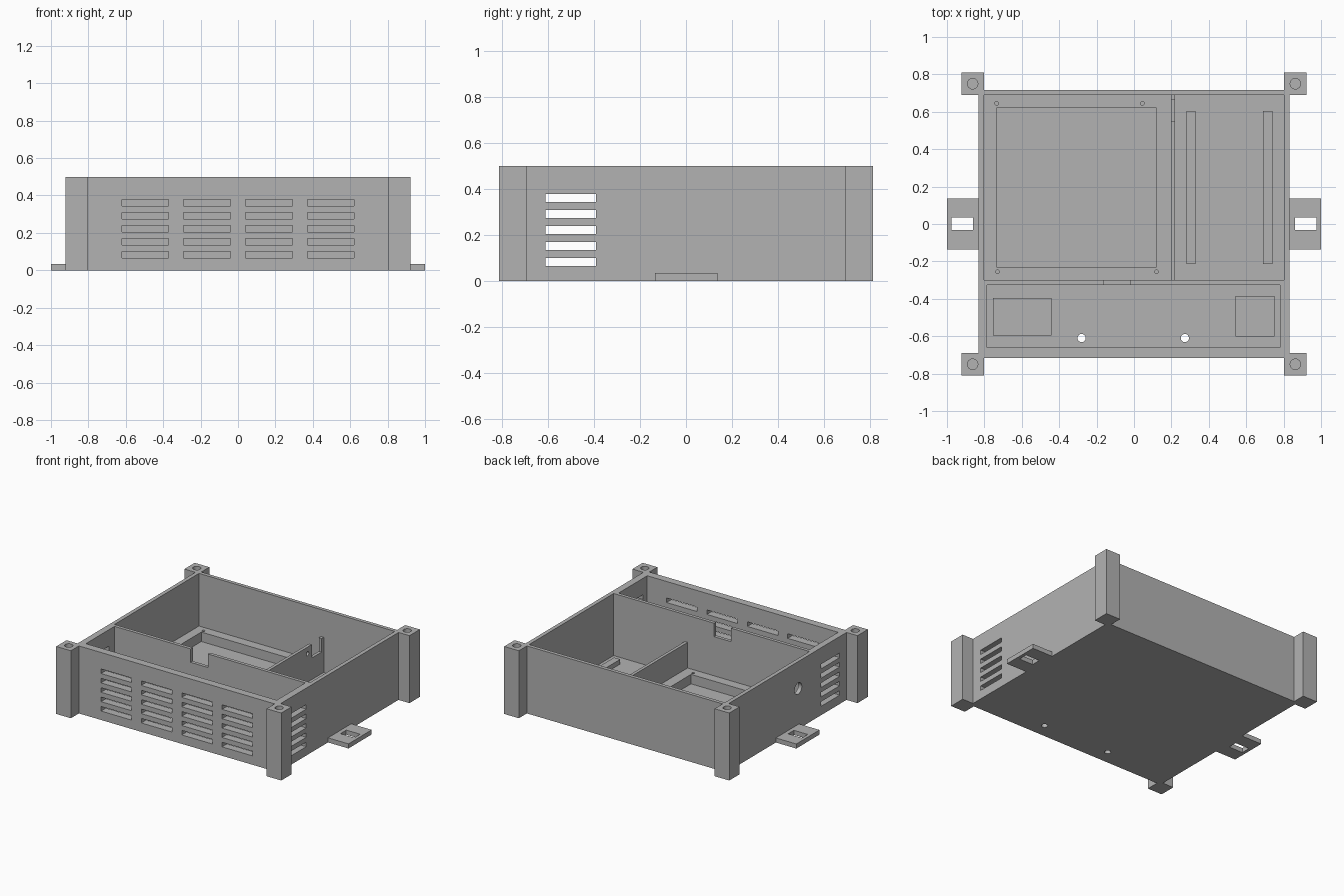
import bpy, bmesh, math
from mathutils import Matrix

if "Cube" in bpy.data.objects:
    bpy.data.objects.remove(bpy.data.objects["Cube"])

grey = bpy.data.materials.new("mid grey")
grey.diffuse_color = (0.45, 0.45, 0.45, 1)
grey.use_nodes = True
grey.node_tree.nodes["Principled BSDF"].inputs["Base Color"].default_value = grey.diffuse_color


def finish(name, bm):
    bmesh.ops.recalc_face_normals(bm, faces=bm.faces)
    me = bpy.data.meshes.new(name)
    bm.to_mesh(me)
    bm.free()
    ob = bpy.data.objects.new(name, me)
    bpy.context.collection.objects.link(ob)
    me.materials.append(grey)
    return ob


def boxes(name, *spans):
    """One mesh of boxes, each given as x0, x1, y0, y1, z0, z1."""
    bm = bmesh.new()
    for x0, x1, y0, y1, z0, z1 in spans:
        m = Matrix.Translation(((x0 + x1) / 2, (y0 + y1) / 2, (z0 + z1) / 2))
        m = m @ Matrix.Diagonal((x1 - x0, y1 - y0, z1 - z0, 1))
        bmesh.ops.create_cube(bm, size=1, matrix=m)
    return finish(name, bm)


def rods(name, r, depth, points, along_x=False):
    """One mesh of cylinders centred on the points."""
    bm = bmesh.new()
    turn = Matrix.Rotation(math.pi / 2, 4, 'Y') if along_x else Matrix()
    for p in points:
        bmesh.ops.create_cone(bm, cap_ends=True, segments=32, radius1=r, radius2=r,
                              depth=depth, matrix=Matrix.Translation(p) @ turn)
    return finish(name, bm)


def cut(ob, *cutters):
    for c in cutters:
        mod = ob.modifiers.new("cut", 'BOOLEAN')
        mod.operation = 'DIFFERENCE'
        mod.solver = 'EXACT'
        mod.object = c
        bpy.context.view_layer.objects.active = ob
        bpy.ops.object.modifier_apply(modifier=mod.name)
        bpy.data.objects.remove(c)


# Case outline with a square post at each corner
corner = [(.8325, .69), (.9225, .69), (.9225, .811), (.8025, .811), (.8025, .717)]
outline = []
for sx, sy in ((1, 1), (-1, 1), (-1, -1), (1, -1)):
    pts = corner if sx * sy > 0 else corner[::-1]
    outline += [(x * sx, y * sy) for x, y in pts]
bm = bmesh.new()
base = bm.faces.new([bm.verts.new((x, y, 0)) for x, y in outline])
top = bmesh.ops.extrude_face_region(bm, geom=[base])["geom"]
bmesh.ops.translate(bm, vec=(0, 0, .5), verts=[v for v in top if isinstance(v, bmesh.types.BMVert)])
case = finish("case", bm)

# Rear and front chambers, cable notch, vents and holes
FLOOR = .04
rows = [.083 + .0695 * i for i in range(5)]
cut(case,
    boxes("rear_chamber", (-.803, .803, -.30, .69, FLOOR, .6)),
    boxes("front_chamber", (-.785, .78, -.66, -.325, FLOOR, .6)),
    boxes("cable_notch", (-.16, -.02, -.35, -.28, .4, .6)),
    boxes("front_vents", *[(x - .125, x + .125, -.8, -.6, z - .017, z + .017)
                           for x in (-.496, -.166, .166, .496) for z in rows]),
    boxes("side_vents", *[(-.9, .9, -.61, -.39, z - .017, z + .017) for z in rows]),
    rods("cable_hole", .042, .2, [(-.82, -.125, .3)], True),
    rods("post_holes", .028, .2, [(sx * .863, sy * .75, .5) for sx in (-1, 1) for sy in (-1, 1)]),
    rods("floor_holes", .022, .2, [(-.28, -.61, 0), (.272, -.61, 0)]))

# Raised tray frame with screw holes
tray = boxes("tray_frame", (-.81, .205, -.31, .70, .03, .11))
cut(tray,
    boxes("tray_recess", (-.735, .12, -.23, .62, 0, .2)),
    rods("screw_holes", .01, .1, [(-.735, .645, .11), (.045, .645, .11),
                                  (-.73, -.255, .11), (.12, -.255, .11)]))

# Divider between the rear compartments
divider = boxes("divider", (.197, .22, -.31, .70, .03, .3))
cut(divider,
    boxes("divider_notch", (.1, .3, .55, .665, .2, .4)),
    rods("divider_hole", .015, .2, [(.21, .5, .25)], True))

# Support bars and front pads
boxes("support_bars", (.28, .33, -.215, .605, .03, .075), (.69, .74, -.215, .605, .03, .075))
boxes("front_pads", (-.755, -.44, -.597, -.395, .03, .055), (.543, .75, -.602, -.385, .03, .055))

# Slotted mounting tabs
for side, s in (("left", -1), ("right", 1)):
    tab = boxes(side + "_mounting_tab",
                (*sorted((s * .825, s * 1.0)), -.135, .137, 0, .034))
    cut(tab, boxes("tab_slot", (*sorted((s * .862, s * .976)), -.032, .036, -.1, .1)))

# Smooth only the round holes
for ob in bpy.context.scene.objects:
    ob.select_set(True)
bpy.context.view_layer.objects.active = case
bpy.ops.object.shade_smooth_by_angle(angle=math.radians(30))
